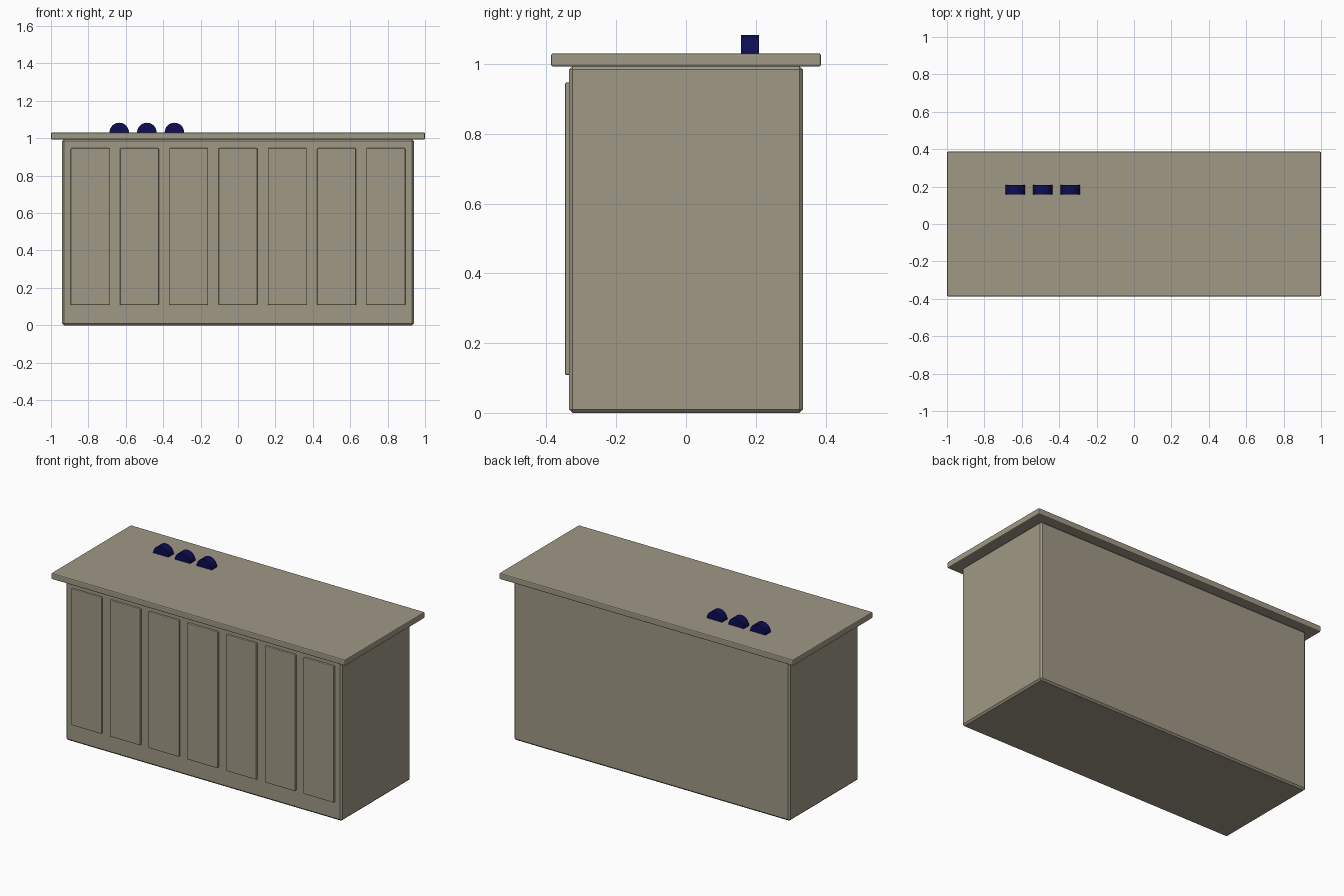
import bpy, bmesh, math

if "Cube" in bpy.data.objects:
    bpy.data.objects.remove(bpy.data.objects["Cube"])

def material(name, rgb):
    m = bpy.data.materials.new(name)
    m.diffuse_color = (*rgb, 1)
    m.use_nodes = True
    m.node_tree.nodes["Principled BSDF"].inputs["Base Color"].default_value = m.diffuse_color
    return m

STONE = material("warm_grey", (0.35, 0.315, 0.237))
NAVY = material("navy_blue", (0.004, 0.004, 0.09))

def finish(name, bm, mat):
    bmesh.ops.recalc_face_normals(bm, faces=bm.faces)
    me = bpy.data.meshes.new(name)
    bm.to_mesh(me)
    bm.free()
    me.materials.append(mat)
    ob = bpy.data.objects.new(name, me)
    bpy.context.collection.objects.link(ob)
    return ob

def box(name, lo, hi, bevel, mat, segments=1):
    bm = bmesh.new()
    bmesh.ops.create_cube(bm, size=1)
    for v in bm.verts:
        v.co = [(a + b) / 2 + c * (b - a) for a, b, c in zip(lo, hi, v.co)]
    bmesh.ops.bevel(bm, geom=bm.edges[:], offset=bevel, segments=segments,
                    profile=0.5, affect='EDGES')
    return finish(name, bm, mat)

# Cabinet body and overhanging worktop
box("cabinet_body", (-0.94, -0.335, 0), (0.94, 0.335, 0.994), 0.01, STONE)
box("worktop", (-1, -0.387, 0.993), (1, 0.387, 1.031), 0.006, STONE, 2)

# Seven raised front panels
for i in range(-3, 4):
    x = i * 0.2635
    box(f"front_panel_{i + 4}", (x - 0.104, -0.347, 0.108),
        (x + 0.104, -0.325, 0.947), 0.005, STONE, 2)

# Three upright half discs on the worktop
def half_disc(name, x, r=0.052, z=1.031, y0=0.157, y1=0.209, n=16):
    bm = bmesh.new()
    rim = [bm.verts.new((x + r * math.cos(math.pi * k / n), y0,
                         z + r * math.sin(math.pi * k / n))) for k in range(n + 1)]
    face = bm.faces.new(rim)
    out = bmesh.ops.extrude_face_region(bm, geom=[face])
    for v in out["geom"]:
        if isinstance(v, bmesh.types.BMVert):
            v.co.y = y1
    return finish(name, bm, NAVY)

for i in range(3):
    half_disc(f"half_disc_{i + 1}", -0.635 + i * 0.1475)
